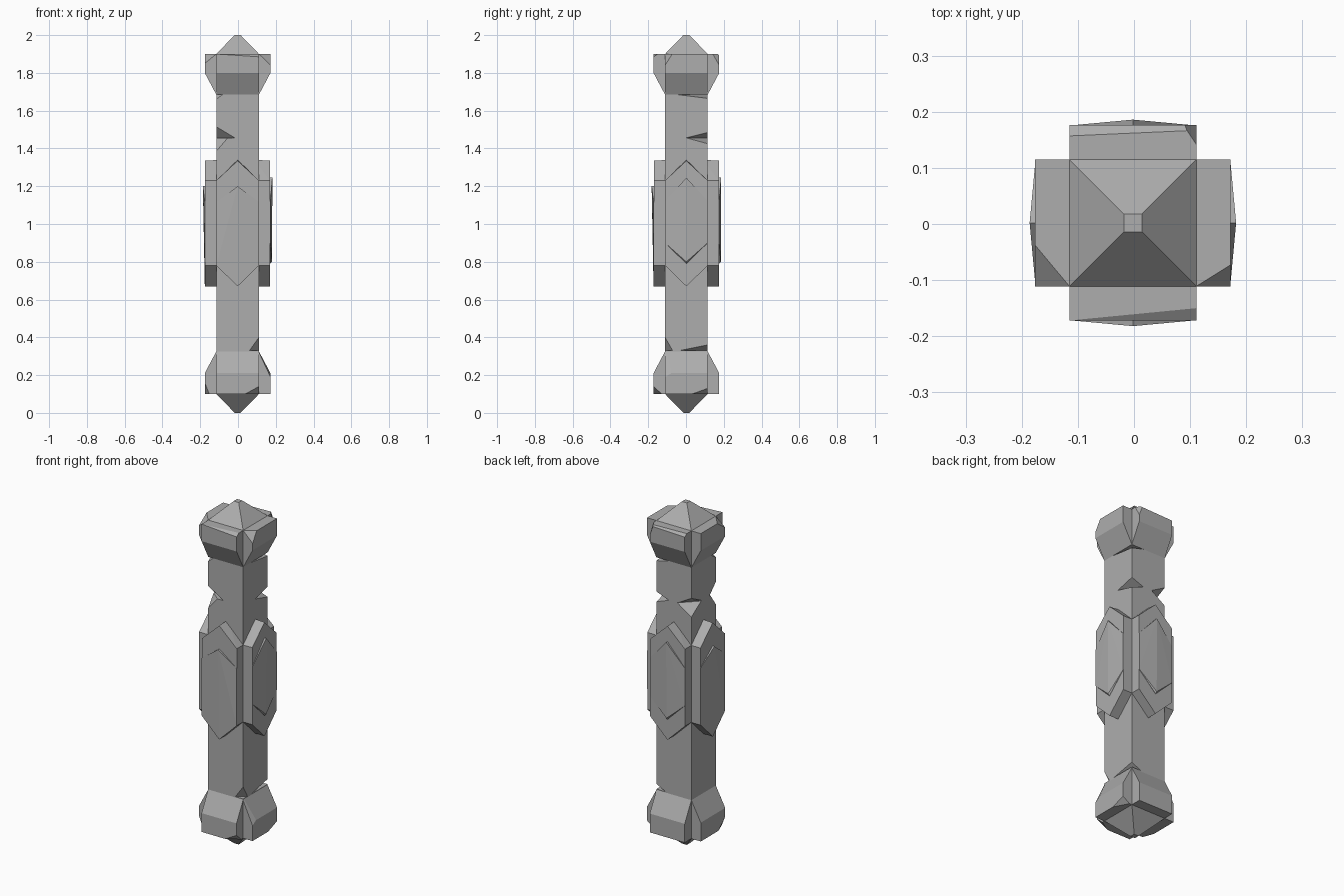
import bpy
import bmesh
from math import radians
from mathutils import Matrix, Vector

cube = bpy.data.objects.get("Cube")
if cube:
    bpy.data.objects.remove(cube, do_unlink=True)

stone = bpy.data.materials.new("grey stone")
stone.use_nodes = True
stone.diffuse_color = (0.42, 0.42, 0.42, 1)
stone.node_tree.nodes["Principled BSDF"].inputs["Base Color"].default_value = stone.diffuse_color

H = 0.113                                   # half width of the post
SHIFT = Vector((-0.002, 0.002, 0))
SIDES = {"front": 0, "left": 90, "back": 180, "right": 270}


def block(name, points, turn=0, chips=()):
    """Convex stone block; each chip is three points of a plane that breaks off a corner."""
    bm = bmesh.new()
    spin = Matrix.Rotation(radians(turn), 3, "Z")
    for p in points:
        bm.verts.new(spin @ Vector(p) + SHIFT)
    bmesh.ops.convex_hull(bm, input=bm.verts[:])
    centre = sum((v.co for v in bm.verts), Vector()) / len(bm.verts)
    for a, b, c in chips:
        a, b, c = Vector(a) + SHIFT, Vector(b) + SHIFT, Vector(c) + SHIFT
        normal = (b - a).cross(c - a).normalized()
        if normal.dot(centre - a) > 0:
            normal.negate()
        bmesh.ops.bisect_plane(bm, geom=bm.verts[:] + bm.edges[:] + bm.faces[:],
                               plane_co=a, plane_no=normal, clear_outer=True)
        bmesh.ops.holes_fill(bm, edges=[e for e in bm.edges if e.is_boundary])
    bmesh.ops.dissolve_limit(bm, angle_limit=0.01, verts=bm.verts[:], edges=bm.edges[:])
    bmesh.ops.recalc_face_normals(bm, faces=bm.faces[:])
    mesh = bpy.data.meshes.new(name)
    bm.to_mesh(mesh)
    bm.free()
    mesh.materials.append(stone)
    bpy.context.collection.objects.link(bpy.data.objects.new(name, mesh))


def square(half, z):
    return [(x, y, z) for x in (-half, half) for y in (-half, half)]


def corner(sx, sy, z, along_x, along_y, rise):
    """Chip on a post corner: runs along both faces at height z and up or down the edge."""
    x, y = sx * H, sy * H
    return (x, y, z + rise), (x - sx * along_x, y, z), (x, y - sy * along_y, z)


# Post: pointed ends and two shaft blocks with broken corners
block("bottom_point", square(0.015, 0) + square(H, 0.1) + square(H, 0.33))
block("lower_shaft", square(H, 0.33) + square(H, 1.455), chips=[
    corner(1, -1, 0.33, 0.05, 0.04, 0.07),
    corner(1, 1, 0.33, 0.06, 0.15, 0.03),
    corner(-1, -1, 1.455, 0.06, 0.05, -0.07),
    corner(-1, 1, 1.455, 0.09, 0.09, -0.06),
    corner(1, 1, 1.455, 0.08, 0.11, -0.03)])
block("upper_shaft", square(H, 1.455) + square(H, 1.69), chips=[
    corner(-1, -1, 1.455, 0.1, 0.06, 0.06),
    corner(-1, 1, 1.455, 0.09, 0.1, 0.05),
    corner(1, 1, 1.455, 0.08, 0.12, 0.03),
    corner(1, 1, 1.69, 0.1, 0.2, -0.025),
    corner(-1, -1, 1.69, 0.04, 0.05, -0.03)])
block("top_point", square(H, 1.69) + square(H, 1.9) + square(0.016, 2.0))

# Broken corners of the head and foot pads
OUT = 0.174
head_chips = {
    "front": [((-H, -OUT, 1.9), (H, -0.152, 1.9), (H, -OUT, 1.885))],
    "left": [((OUT, -0.075, 1.9), (H, -H, 1.9), (OUT, -H, 1.84))],
    "back": [((H, 0.14, 1.9), (0.09, OUT, 1.9), (H, OUT, 1.84)),
             ((-H, 0.155, 1.9), (H, 0.165, 1.9), (0, OUT, 1.89))],
    "right": [((-OUT, -0.04, 1.9), (-H, -H, 1.9), (-OUT, -H, 1.85))],
}
foot_chips = {
    "front": [((H, -OUT, 0.14), (0.04, -OUT, 0.1), (H, -0.13, 0.1))],
    "left": [((OUT, H, 0.13), (OUT, 0.03, 0.1), (0.13, H, 0.1)),
             ((H, -H, 0.32), (OUT, -H, 0.19), (OUT, -0.08, 0.21))],
    "right": [((-OUT, -H, 0.16), (-0.15, -H, 0.1), (-OUT, -0.05, 0.1))],
}


def pad(name, profile, turn, chips):
    block(name, [(x, -d, z) for x in (-H, H) for d, z in profile], turn, chips)


def hexagon(depth, top, shoulder, hip, bottom):
    return [(0, -depth, top), (0, -depth, bottom)] + [
        (x, -depth, z) for x in (-H, H) for z in (shoulder, hip)]


for side, turn in SIDES.items():
    # Flared head and foot pads
    pad(side + "_head_pad", [(0.09, 1.9), (OUT, 1.9), (OUT, 1.8), (H, 1.685), (0.09, 1.685)],
        turn, head_chips.get(side, ()))
    pad(side + "_foot_pad", [(0.09, 0.1), (OUT, 0.1), (OUT, 0.21), (H, 0.325), (0.09, 0.325)],
        turn, foot_chips.get(side, ()))

    # Pointed middle panel with a ridged plate on its face
    block(side + "_panel", hexagon(0.09, 1.34, 1.23, 0.78, 0.67)
          + hexagon(0.172, 1.335, 1.23, 0.78, 0.67), turn)
    if side in ("left", "back"):
        outline, low = (1.245, 1.12, 0.9, 0.79), (0, -0.182, 0.8)
    else:
        outline, low = (1.2, 1.115, 0.78, 0.67), (0, -0.174, 0.68)
    block(side + "_plate", hexagon(0.165, *outline) + hexagon(0.1735, *outline)
          + [(0, -0.184, outline[0]), low], turn)
